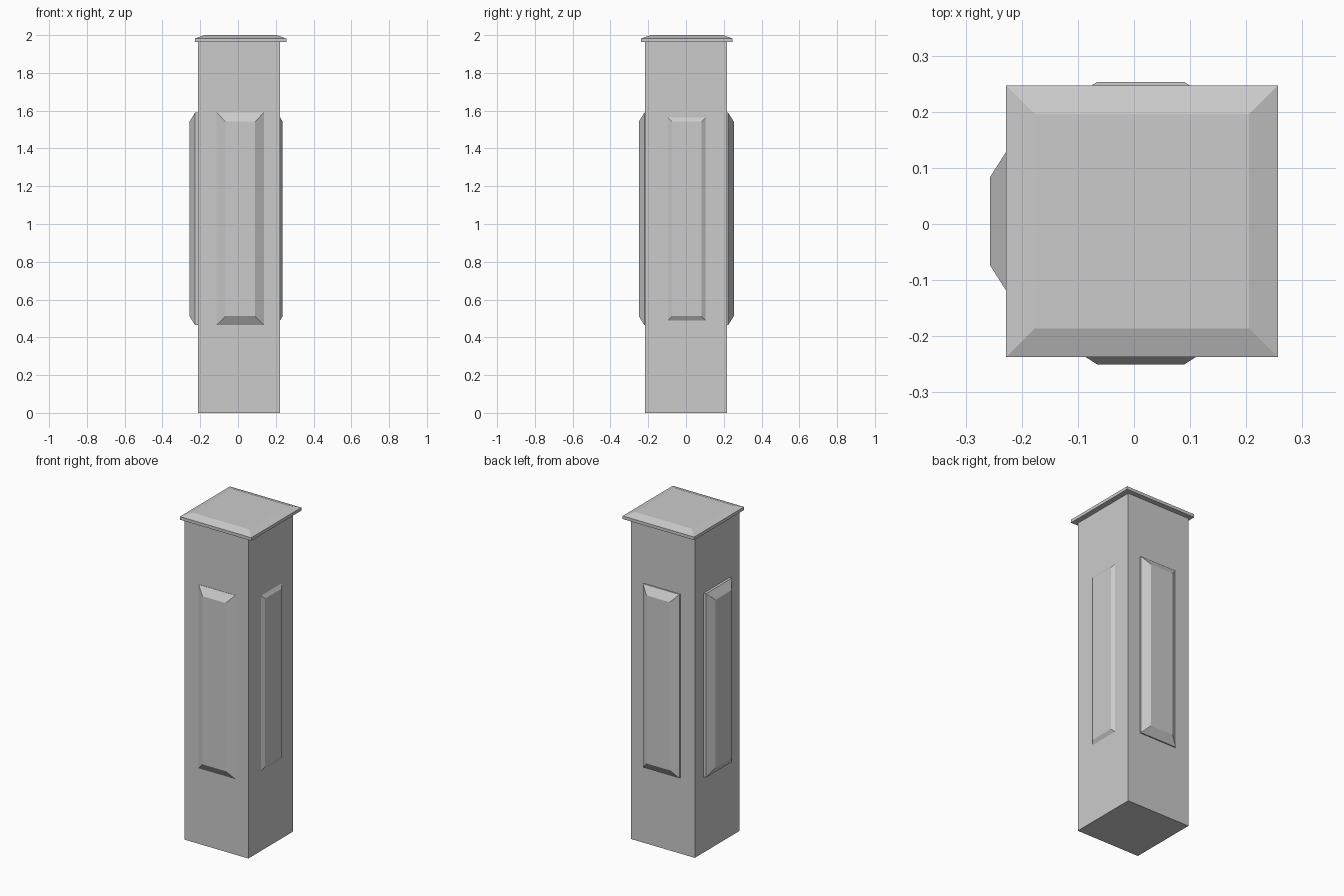
import bpy, bmesh
from mathutils import Matrix, Vector
from math import pi

if "Cube" in bpy.data.objects:
    bpy.data.objects.remove(bpy.data.objects["Cube"])


def loft(name, rings, matrix=Matrix()):
    """Stack rectangles (centre u, centre v, half u, half v, height) into a closed solid."""
    bm = bmesh.new()
    loops = [[bm.verts.new((cu + su * hu, cv + sv * hv, h))
              for su, sv in ((-1, -1), (1, -1), (1, 1), (-1, 1))]
             for cu, cv, hu, hv, h in rings]
    bm.faces.new(loops[0][::-1])
    bm.faces.new(loops[-1])
    for a, b in zip(loops, loops[1:]):
        for i in range(4):
            j = (i + 1) % 4
            bm.faces.new((a[i], a[j], b[j], b[i]))
    bm.transform(matrix)
    bmesh.ops.recalc_face_normals(bm, faces=bm.faces)
    me = bpy.data.meshes.new(name)
    bm.to_mesh(me)
    bm.free()
    ob = bpy.data.objects.new(name, me)
    bpy.context.collection.objects.link(ob)
    return ob


# Square post with a loop around its middle
PX, PY, PH = 0.006, -0.001, 0.217
loft("post", [(PX, PY, PH, PH, z) for z in (0, 1.25, 1.97)])

# Cap slab with a bevelled top
CX, CY = 0.0142, 0.0047
loft("cap", [(CX, CY, 0.242, 0.242, 1.963),
             (CX, CY, 0.242, 0.242, 1.982),
             (CX, CY, 0.191, 0.191, 2.0)])

# Raised bevelled panels: name, turn from front, sideways centre, outer distance
for name, turn, side, dist in (("front_panel", 0, 0.012, 0.250),
                               ("right_panel", 1, 0.004, 0.2365),
                               ("back_panel", 2, -0.012, 0.253),
                               ("left_panel", 3, -0.005, 0.257)):
    # local u = sideways, v = up, height = outward
    stand = Matrix.Rotation(pi / 2, 4, 'X')
    loft(name, [(side, 1.027, 0.125, 0.563, 0.19),
                (side, 1.027, 0.125, 0.563, dist - 0.03),
                (side, 1.027, 0.078, 0.515, dist)],
         Matrix.Rotation(turn * pi / 2, 4, 'Z') @ stand)
